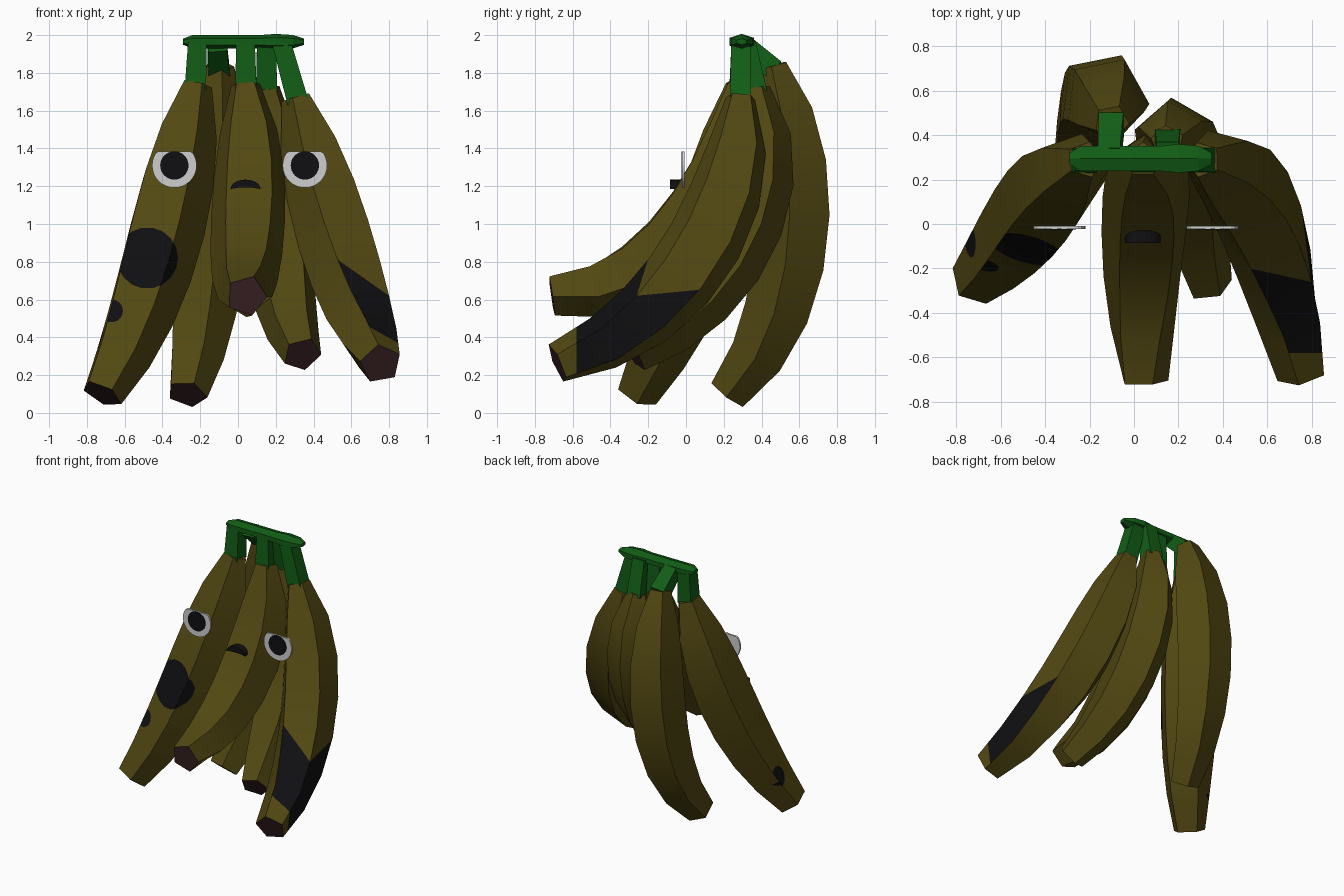
import bpy, bmesh, math
from mathutils import Vector

cube = bpy.data.objects.get("Cube")
if cube:
    bpy.data.objects.remove(cube)


def material(name, rgb):
    m = bpy.data.materials.new(name)
    m.use_nodes = True
    m.diffuse_color = (*rgb, 1)
    m.node_tree.nodes["Principled BSDF"].inputs["Base Color"].default_value = (*rgb, 1)
    return m


PEEL = material("peel olive", (0.085, 0.065, 0.006))
BLACK = material("bruise black", (0.005, 0.005, 0.006))
TIP = material("tip brown", (0.04, 0.015, 0.017))
GREEN = material("stem green", (0.006, 0.11, 0.008))
WHITE = material("eye white", (0.62, 0.62, 0.62))


def finish(name, bm, mats, smooth=False):
    mesh = bpy.data.meshes.new(name)
    bm.normal_update()
    bm.to_mesh(mesh)
    bm.free()
    obj = bpy.data.objects.new(name, mesh)
    bpy.context.collection.objects.link(obj)
    for m in mats:
        mesh.materials.append(m)
    if smooth:
        bpy.ops.object.select_all(action='DESELECT')
        obj.select_set(True)
        bpy.context.view_layer.objects.active = obj
        bpy.ops.object.shade_smooth_by_angle(angle=math.radians(35))


def curve_point(knots, t):
    """Point on the cubic that passes through four evenly spaced knots."""
    u = t * 3
    total = Vector((0, 0, 0))
    for i, p in enumerate(knots):
        weight = 1
        for j in range(4):
            if j != i:
                weight *= (u - j) / (i - j)
        total += Vector(p) * weight
    return total


def sweep(points, radii, facing, sides):
    """Polygon swept along points, with one flat side turned to facing."""
    bm = bmesh.new()
    pts = [Vector(p) for p in points]
    facing = Vector(facing)
    last = len(pts) - 1
    rings = []
    for i, (p, r) in enumerate(zip(pts, radii)):
        t = (pts[min(i + 1, last)] - pts[max(i - 1, 0)]).normalized()
        n = (facing - t * facing.dot(t)).normalized()
        b = t.cross(n)
        angles = [math.tau * (k + 0.5) / sides for k in range(sides)]
        rings.append([bm.verts.new(p + r * (n * math.cos(a) + b * math.sin(a)))
                      for a in angles])
    for r0, r1 in zip(rings, rings[1:]):
        for k in range(sides):
            j = (k + 1) % sides
            bm.faces.new((r0[k], r0[j], r1[j], r1[k]))
    bm.faces.new(rings[0][::-1])
    end = bm.faces.new(rings[-1])
    bmesh.ops.recalc_face_normals(bm, faces=bm.faces)
    return bm, end


def paint(bm, planes, toward, limit):
    """Cut the faces turned toward a direction by planes and blacken the part inside."""
    bm.normal_update()
    d = Vector(toward).normalized()
    faces = [f for f in bm.faces if f.normal.dot(d) > limit and f.material_index == 0]
    for co, no in planes:
        geom = set(faces)
        for f in faces:
            geom.update(f.edges)
            geom.update(f.verts)
        cut = bmesh.ops.bisect_plane(bm, geom=list(geom), plane_co=co, plane_no=no)
        faces = [f for f in cut["geom"] if isinstance(f, bmesh.types.BMFace)
                 and (f.calc_center_median() - co).dot(no) < 0]
    for f in faces:
        f.material_index = 1


def spot(bm, centre, radius, axis, limit):
    """Round bruise projected along an axis."""
    u = Vector((0, 0, 1))
    v = Vector(axis).cross(u)
    angles = [math.tau * k / 18 for k in range(18)]
    dirs = [u * math.cos(a) + v * math.sin(a) for a in angles]
    paint(bm, [(Vector(centre) + n * radius, n) for n in dirs], axis, limit)


def fruit(name, knots, facing, girth, crown_end):
    """One five-sided fruit and the square stem joining it to the crown."""
    profile = (.4, .8, .98, 1.03, 1, .91, .76, .55)
    path = [curve_point(knots, i / 7) for i in range(8)]
    bm, end = sweep(path, [girth * r for r in profile], facing, 5)
    end.material_index = 2
    if name == "right":
        spot(bm, (-.48, 0, .82), .16, (0, -1, 0), .1)
        spot(bm, (-.67, 0, .54), .06, (0, -1, 0), .1)
        spot(bm, (-.8, -.08, .36), .07, (-1, 0, 0), .5)
    elif name == "left":
        # Large bruise over the front and outer sides
        paint(bm, [(Vector((.4, 0, .9)), Vector((.7, 0, 1))),
                   (Vector((0, -.58, 0)), Vector((0, -1, 0)))], (.8, -.6, .3), .2)
    finish(name + "_banana", bm, [PEEL, BLACK, TIP], True)
    base = path[0] + (path[1] - path[0]) * .1
    stem, end = sweep([base, crown_end], [.08, .07], (0, -1, 0), 4)
    finish(name + "_stem", stem, [GREEN])


# Fruits: path knots from stem to tip, flat side, girth, top of stem
fruit("middle", [(.04, .29, 1.74), (.06, .15, 1.21), (.04, -.2, .79), (.045, -.71, .62)],
      (0, -1, 0), .2, (.04, .29, 1.96))
fruit("right", [(-.22, .29, 1.74), (-.35, .17, 1.15), (-.5, -.02, .6), (-.72, -.26, .1)],
      (-.3, -1, 0), .21, (-.215, .29, 1.96))
fruit("left", [(.31, .29, 1.67), (.48, .18, 1.08), (.63, -.15, .58), (.755, -.68, .26)],
      (.4, -1, 0), .205, (.23, .29, 1.96))
fruit("inner", [(.15, .37, 1.72), (.19, .37, 1.16), (.24, .13, .67), (.34, -.28, .31)],
      (.1, -1, 0), .19, (.15, .32, 1.96))
fruit("back", [(-.1, .46, 1.84), (-.13, .57, 1.24), (-.18, .51, .62), (-.27, .22, .1)],
      (-.2, 1, 0), .2, (-.11, .31, 1.95))

# Flattened six-sided crown across the stems
crown, end = sweep([(x, .295, 1.965) for x in (-.29, -.24, .12, .2, .29, .35)],
                   [.03, .065, .065, .075, .065, .03], (0, -1, 0), 6)
for v in crown.verts:
    v.co.z = 1.965 + (v.co.z - 1.965) * .55
finish("crown", crown, [GREEN])


def plate(name, outline, y, depth, mat):
    """Flat upright plate from an (x, z) outline."""
    bm = bmesh.new()
    face = bm.faces.new([bm.verts.new((x, y, z)) for x, z in outline])
    solid = bmesh.ops.extrude_face_region(bm, geom=[face])
    moved = [v for v in solid["geom"] if isinstance(v, bmesh.types.BMVert)]
    bmesh.ops.translate(bm, verts=moved, vec=(0, -depth, 0))
    bmesh.ops.recalc_face_normals(bm, faces=bm.faces)
    finish(name, bm, [mat])


def arc(cx, cz, rx, rz, sweep_angle, steps):
    angles = [sweep_angle * k / steps for k in range(steps)]
    return [(cx + rx * math.cos(a), cz + rz * math.sin(a)) for a in angles]


# Eyes with flat lids, and a small mouth
for side, x in (("right", -.337), ("left", .354)):
    lidded = [(px, min(pz, 1.384)) for px, pz in arc(x, 1.31, .118, .118, math.tau, 32)]
    plate(side + "_eye", lidded, -.008, .014, WHITE)
    plate(side + "_pupil", arc(x, 1.31, .075, .075, math.tau, 32), -.02, .005, BLACK)
mouth = arc(.04, 1.185, .08, .05, math.pi * 1.1, 11) + [(0, 1.192), (.08, 1.192)]
plate("mouth", mouth, 0, .085, BLACK)
